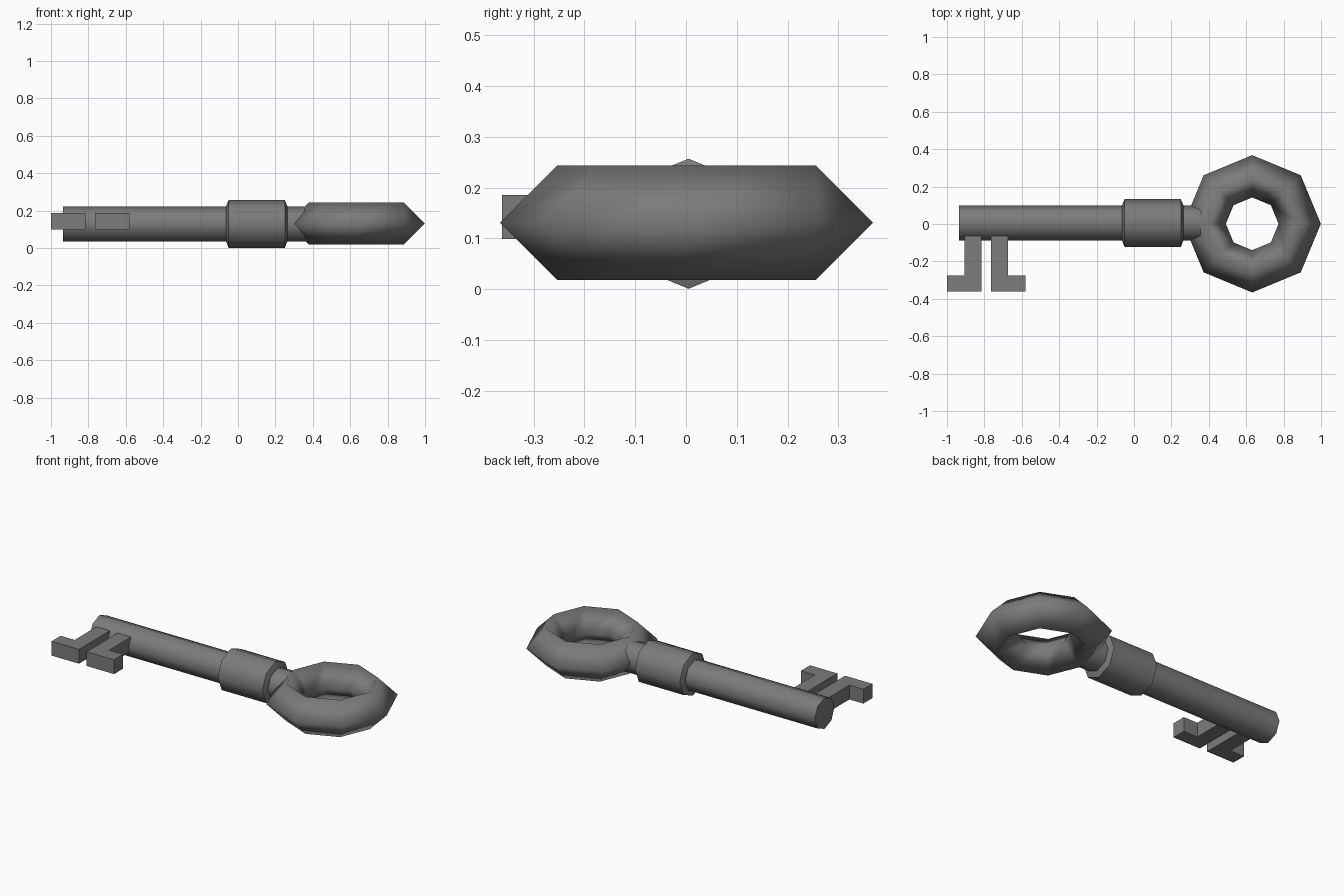
import bpy, bmesh, math

if "Cube" in bpy.data.objects:
    bpy.data.objects.remove(bpy.data.objects["Cube"])

CY, CZ = 0.005, 0.129   # axis of the shaft

# Dark grey metal
metal = bpy.data.materials.new("dark_metal")
metal.diffuse_color = (0.2, 0.2, 0.2, 1)
metal.use_nodes = True
metal.node_tree.nodes["Principled BSDF"].inputs["Base Color"].default_value = metal.diffuse_color


def finish(name, bm):
    """Turn a bmesh into a selected, coloured object."""
    bmesh.ops.recalc_face_normals(bm, faces=bm.faces)
    mesh = bpy.data.meshes.new(name)
    bm.to_mesh(mesh)
    bm.free()
    mesh.materials.append(metal)
    ob = bpy.data.objects.new(name, mesh)
    bpy.context.collection.objects.link(ob)
    bpy.ops.object.select_all(action='DESELECT')
    ob.select_set(True)
    bpy.context.view_layer.objects.active = ob


def lathe_x(name, profile, sides=8):
    """Solid of revolution along x from (x, radius) points, capped at both ends."""
    bm = bmesh.new()
    rings = []
    for x, r in profile:
        rings.append([bm.verts.new((x, CY + r * math.cos(2 * math.pi * i / sides),
                                    CZ + r * math.sin(2 * math.pi * i / sides)))
                      for i in range(sides)])
    for a, b in zip(rings, rings[1:]):
        for i in range(sides):
            j = (i + 1) % sides
            bm.faces.new((a[i], a[j], b[j], b[i]))
    bm.faces.new(rings[0])
    bm.faces.new(rings[-1])
    finish(name, bm)
    bpy.ops.object.shade_smooth_by_angle(angle=math.radians(50))


def key_bit(name, x, side):
    """L-shaped tooth; side = -1 or 1 sets the direction of the foot."""
    outline = [(0, -0.05), (0, -0.275), (0.094, -0.275), (0.094, -0.362),
               (-0.09, -0.362), (-0.09, -0.05)]
    bm = bmesh.new()
    face = bm.faces.new([bm.verts.new((x + side * u, y, 0.099)) for u, y in outline])
    top = bmesh.ops.extrude_face_region(bm, geom=[face])["geom"]
    bmesh.ops.translate(bm, vec=(0, 0, 0.087),
                        verts=[g for g in top if isinstance(g, bmesh.types.BMVert)])
    finish(name, bm)


# Shaft and collar
lathe_x("shaft", [(-0.935, 0.094), (0.38, 0.094)])
lathe_x("collar", [(-0.064, 0.094), (-0.05, 0.128), (0.25, 0.128), (0.264, 0.094)])

# Ring handle, eight segments with a diamond section
bpy.ops.mesh.primitive_torus_add(major_segments=8, minor_segments=4,
                                 major_radius=0.254, minor_radius=0.113,
                                 location=(0.632, 0.001, 0.131))
ring = bpy.context.object
ring.name = "ring_handle"
ring.data.materials.append(metal)
bpy.ops.object.shade_smooth()

# Two mirrored teeth
key_bit("outer_bit", -0.906, -1)
key_bit("inner_bit", -0.674, 1)
